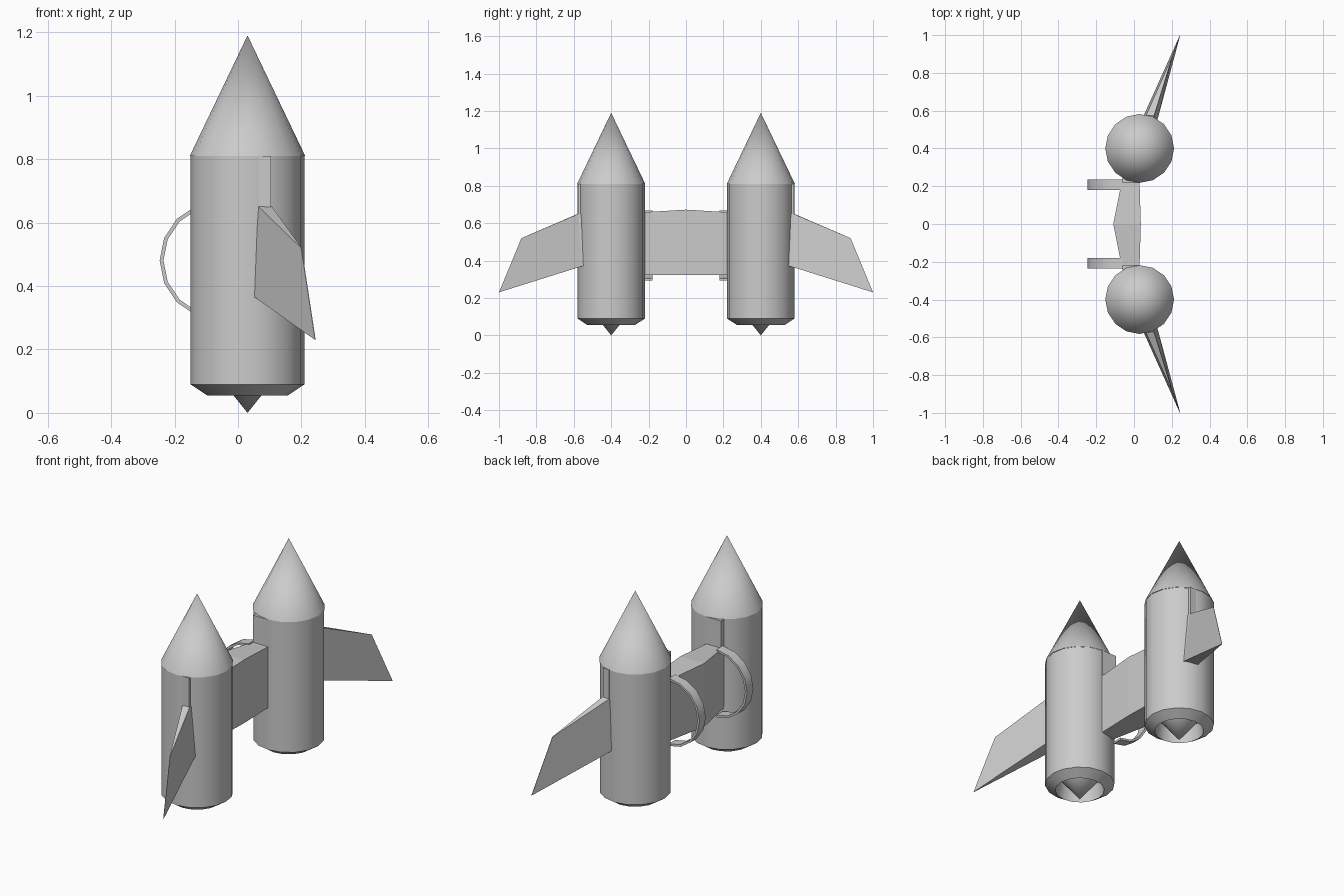
import bpy, bmesh, math

if "Cube" in bpy.data.objects:
    bpy.data.objects.remove(bpy.data.objects["Cube"])

SIDES = 16
TX, TY = 0.03, 0.40   # tank axis


def finish(name, bm, smooth=35):
    bmesh.ops.remove_doubles(bm, verts=bm.verts, dist=1e-5)
    bmesh.ops.recalc_face_normals(bm, faces=bm.faces)
    me = bpy.data.meshes.new(name)
    bm.to_mesh(me)
    bm.free()
    ob = bpy.data.objects.new(name, me)
    bpy.context.collection.objects.link(ob)
    if smooth:
        bpy.ops.object.select_all(action='DESELECT')
        ob.select_set(True)
        bpy.context.view_layer.objects.active = ob
        bpy.ops.object.shade_smooth_by_angle(angle=math.radians(smooth))
    return ob


def lathe(name, profile, y):
    bm = bmesh.new()
    vs = [bm.verts.new((TX + r, y, z)) for r, z in profile]
    es = [bm.edges.new(p) for p in zip(vs, vs[1:])]
    bmesh.ops.spin(bm, geom=vs + es, cent=(TX, y, 0), axis=(0, 0, 1),
                   angle=2 * math.pi, steps=SIDES, use_merge=True)
    return finish(name, bm)


def loft(name, sections, smooth=0):
    """Closed skin through equal-length rings of points."""
    bm = bmesh.new()
    rings = [[bm.verts.new(p) for p in s] for s in sections]
    n = len(rings[0])
    for a, b in zip(rings, rings[1:]):
        for i in range(n):
            j = (i + 1) % n
            bm.faces.new((a[i], a[j], b[j], b[i]))
    bm.faces.new(rings[0])
    bm.faces.new(rings[-1])
    return finish(name, bm, smooth)


def box(name, x0, x1, y0, y1, z0, z1):
    return loft(name, [[(x0, y, z0), (x1, y, z0), (x1, y, z1), (x0, y, z1)]
                       for y in (y0, y1)])


for side, s in (("right", 1), ("left", -1)):
    y = s * TY
    # tank with chamfered foot and hollow exhaust opening
    lathe(side + "_tank", [(0.18, 0.81), (0.18, 0.09), (0.127, 0.055),
                           (0.115, 0.14), (0, 0.14)], y)
    # pointed nose
    lathe(side + "_nose", [(0.182, 0.81), (0, 1.19)], y)
    # exhaust cone pointing down
    lathe(side + "_exhaust_cone", [(0.108, 0.135), (0, 0.0)], y)

    # swept wing tapering to a sharp outer edge
    root = [(0.045, s * 0.56, 0.37), (0.125, s * 0.555, 0.37),
            (0.107, s * 0.575, 0.65), (0.065, s * 0.578, 0.65)]
    inner = [(x, s * 0.50, z) for x, _, z in root]
    tip = [(0.243, s * 1.0, 0.23), (0.245, s * 1.0, 0.23),
           (0.201, s * 0.88, 0.52), (0.199, s * 0.88, 0.52)]
    loft(side + "_wing", [inner, root, tip])
    # mounting strips running up to the nose
    box(side + "_wing_mount", 0.066, 0.104, s * 0.52, s * 0.577, 0.60, 0.81)
    box(side + "_bridge_mount", -0.06, 0.03, s * 0.218, s * 0.28, 0.33, 0.81)

    # arm strap: half hoop behind the bridge
    ring = []
    for i in range(9):
        a = math.pi / 2 + math.pi * i / 8
        c, d = math.cos(a), math.sin(a)
        ring.append([(-0.06 + r * c, s * w, 0.48 + r * d)
                     for r, w in ((0.187, 0.18), (0.187, 0.235),
                                  (0.175, 0.235), (0.175, 0.18))])
    loft(side + "_arm_strap", ring, 40)

# bridge joining the tanks, thickest at the middle
loft("bridge", [[(xb, y, 0.322), (xf, y, 0.322), (xf, y, zt), (xb, y, zt)]
                for y, xb, xf, zt in ((-0.24, -0.062, 0.03, 0.66),
                                      (-0.20, -0.07, 0.03, 0.66),
                                      (0, -0.11, 0.036, 0.672),
                                      (0.20, -0.07, 0.03, 0.66),
                                      (0.24, -0.062, 0.03, 0.66))])
